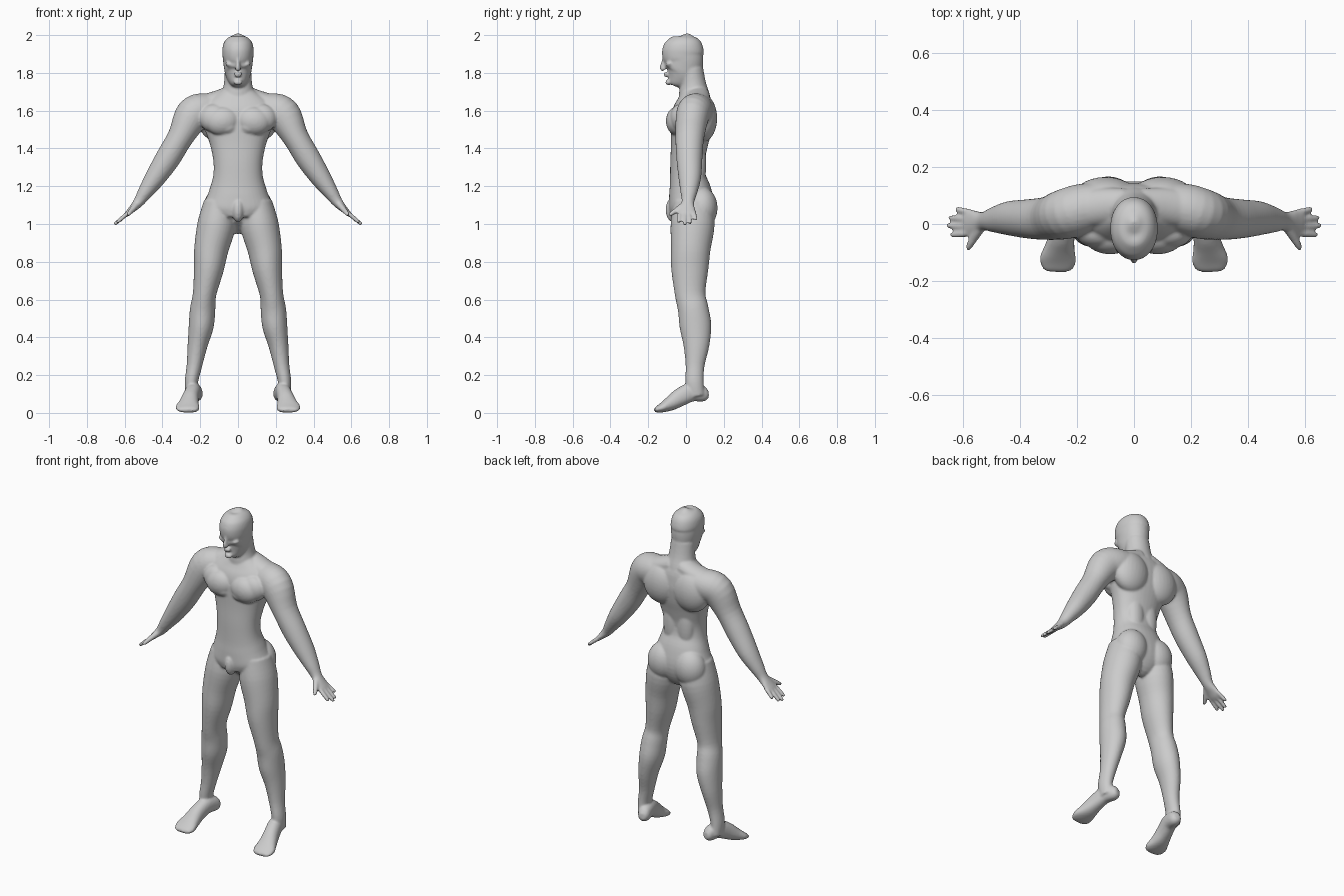
import bpy, bmesh, math
from mathutils import Vector, Matrix

bm = bmesh.new()


def catmull(a, b, c, d, t):
    return [0.5 * (2*q + (r-p)*t + (2*p-5*q+4*r-s)*t*t + (3*q-p-3*r+s)*t**3)
            for p, q, r, s in zip(a, b, c, d)]


def loft(rings, axis=(0, 1, 0), mirror=False, power=2.0, steps=4, n=28):
    """Smooth tube through rings (x, y, z, radius across, radius along axis)."""
    pts = []
    for i in range(len(rings) - 1):
        quad = [rings[max(0, min(len(rings)-1, i+k))] for k in (-1, 0, 1, 2)]
        pts += [catmull(*quad, j / steps) for j in range(steps)]
    pts.append(rings[-1])
    for side in ((1, -1) if mirror else (1,)):
        loops = []
        for i, p in enumerate(pts):
            t = (Vector(pts[min(i+1, len(pts)-1)][:3]) - Vector(pts[max(i-1, 0)][:3])).normalized()
            b = Vector(axis)
            b = (b - t * b.dot(t)).normalized()
            a = b.cross(t)
            loop = []
            for k in range(n):
                c, s = math.cos(2*math.pi*k/n), math.sin(2*math.pi*k/n)
                c = math.copysign(abs(c)**(2/power), c)
                s = math.copysign(abs(s)**(2/power), s)
                v = Vector(p[:3]) + a * c * max(p[3], .003) + b * s * max(p[4], .003)
                loop.append(bm.verts.new((v.x * side, v.y, v.z)))
            loops.append(loop)
        for l0, l1 in zip(loops, loops[1:]):
            for k in range(n):
                bm.faces.new((l0[k], l0[(k+1) % n], l1[(k+1) % n], l1[k]))
        bm.faces.new(loops[0][::-1])
        bm.faces.new(loops[-1])


def column(rows, power):
    """Upright loft from rows (z, half width, front y, back y)."""
    loft([(0, (f+b)/2, z, w, (b-f)/2) for z, w, f, b in rows], power=power, n=40)


def blob(loc, radii, mirror=True, tilt=0):
    """Ellipsoid muscle mass, tilted about y."""
    for side in ((1, -1) if mirror else (1,)):
        m = (Matrix.Translation((loc[0]*side, loc[1], loc[2]))
             @ Matrix.Rotation(tilt*side, 4, 'Y') @ Matrix.Diagonal((*radii, 1)))
        bmesh.ops.create_uvsphere(bm, u_segments=28, v_segments=18, radius=1, matrix=m)


# torso
column([(.985, .03, -.05, .06), (1.01, .11, -.08, .12), (1.08, .18, -.09, .15),
        (1.17, .155, -.09, .135), (1.25, .132, -.085, .105), (1.33, .13, -.083, .098),
        (1.42, .148, -.08, .115), (1.5, .175, -.08, .135), (1.58, .195, -.075, .145),
        (1.64, .18, -.05, .14), (1.69, .11, -.025, .125), (1.71, .07, 0, .11)], 2.2)
# pectorals, shoulder blades, glutes, groin
blob((.083, -.048, 1.545), (.09, .058, .076), tilt=.15)
blob((.06, -.045, 1.515), (.062, .052, .045))
blob((.125, -.03, 1.56), (.08, .055, .075))
blob((.1, .09, 1.56), (.115, .075, .125), tilt=-.1)
blob((.045, .065, 1.32), (.055, .042, .16))
blob((.09, .085, 1.085), (.095, .082, .11), tilt=-.1)
blob((0, -.068, 1.075), (.032, .04, .065), mirror=False)

# neck and trapezius
loft([(0, .055, 1.62, .09, .085), (0, .042, 1.69, .085, .08), (0, .036, 1.75, .074, .068),
      (0, .025, 1.82, .07, .066)])
loft([(.03, .065, 1.685, .05, .06), (.1, .062, 1.663, .047, .065), (.18, .052, 1.63, .055, .07)],
     mirror=True)

# head
column([(1.733, .022, -.088, -.045), (1.745, .037, -.1, -.02), (1.77, .055, -.11, .03),
        (1.8, .069, -.114, .07), (1.84, .076, -.115, .087), (1.872, .08, -.113, .092),
        (1.897, .082, -.126, .094), (1.925, .083, -.124, .094), (1.96, .075, -.11, .083),
        (1.985, .055, -.085, .058), (1.997, .03, -.055, .028), (2.002, .01, -.03, 0)], 2.1)
# nose, lips, chin, cheekbones
loft([(0, -.11, 1.895, .011, .012), (0, -.117, 1.86, .009, .013), (0, -.122, 1.83, .013, .017),
      (0, -.116, 1.815, .016, .016)])
blob((0, -.108, 1.797), (.024, .012, .006), mirror=False)
blob((0, -.106, 1.784), (.021, .012, .006), mirror=False)
blob((0, -.094, 1.75), (.024, .016, .015), mirror=False)
blob((.045, -.085, 1.845), (.022, .022, .014), tilt=-.3)

# arms down to the palms
loft([(.06, .075, 1.61, .07, .07), (.17, .055, 1.605, .088, .088), (.24, .035, 1.575, .094, .088),
      (.305, .02, 1.46, .069, .076), (.37, .018, 1.35, .066, .069), (.437, .02, 1.247, .055, .06),
      (.49, .015, 1.17, .04, .045), (.527, .01, 1.115, .028, .033), (.56, .005, 1.08, .019, .044),
      (.585, .005, 1.055, .014, .047), (.598, .005, 1.043, .008, .042)], mirror=True)
# fingers and thumbs
for y0, y1, x1 in ((.041, .051, .625), (.016, .022, .648), (-.009, -.006, .655), (-.033, -.038, .642)):
    tip = 1.055 - (x1 - .585) * .85
    loft([(.57, y0, 1.067, .011, .011), ((.57+x1)/2, (y0+y1)/2, (1.07+tip)/2, .0115, .0115),
          (x1-.006, y1, tip+.006, .01, .0095), (x1, y1, tip, .005, .005)],
         mirror=True, n=14)
loft([(.54, -.015, 1.098, .018, .018), (.562, -.05, 1.073, .015, .015),
      (.58, -.082, 1.052, .011, .011), (.584, -.09, 1.047, .005, .005)],
     axis=(1, 0, 0), mirror=True, n=14)

# legs
loft([(.1, .035, 1.12, .08, .1), (.113, .035, 1.0, .101, .116), (.141, .025, .87, .091, .105),
      (.155, .02, .76, .079, .098), (.177, .022, .63, .062, .081), (.187, .038, .55, .067, .081),
      (.195, .05, .46, .066, .084), (.214, .055, .36, .053, .069), (.231, .048, .25, .041, .05),
      (.247, .045, .16, .035, .048), (.243, .055, .09, .034, .045)], mirror=True, n=36)
# feet with raised heels
loft([(.214, .118, .1, .018, .018), (.22, .095, .1, .04, .034), (.235, .03, .11, .05, .04),
      (.25, -.03, .083, .048, .043), (.26, -.08, .051, .039, .052), (.267, -.125, .028, .026, .064),
      (.272, -.155, .017, .016, .053), (.273, -.168, .014, .007, .033)],
     axis=(1, 0, 0), mirror=True, power=2.2)

# fuse every mass into one smooth skin
bmesh.ops.recalc_face_normals(bm, faces=bm.faces)
mesh = bpy.data.meshes.new("body")
bm.to_mesh(mesh)
bm.free()
body = bpy.data.objects.new("body", mesh)
bpy.context.collection.objects.link(body)
bpy.context.view_layer.objects.active = body
body.select_set(True)
fuse = body.modifiers.new("fuse", 'REMESH')
fuse.mode = 'VOXEL'
fuse.voxel_size = .0065
fuse.use_smooth_shade = True
soften = body.modifiers.new("soften", 'SMOOTH')
soften.factor = .5
soften.iterations = 5
for name in ("fuse", "soften"):
    bpy.ops.object.modifier_apply(modifier=name)

# eyes
for side, label in ((-1, "right_eye"), (1, "left_eye")):
    bpy.ops.mesh.primitive_uv_sphere_add(segments=20, ring_count=12, radius=1,
                                         location=(.034*side, -.094, 1.873))
    eye = bpy.context.object
    eye.name = label
    eye.scale = (.016, .014, .009)
    bpy.ops.object.shade_smooth()
